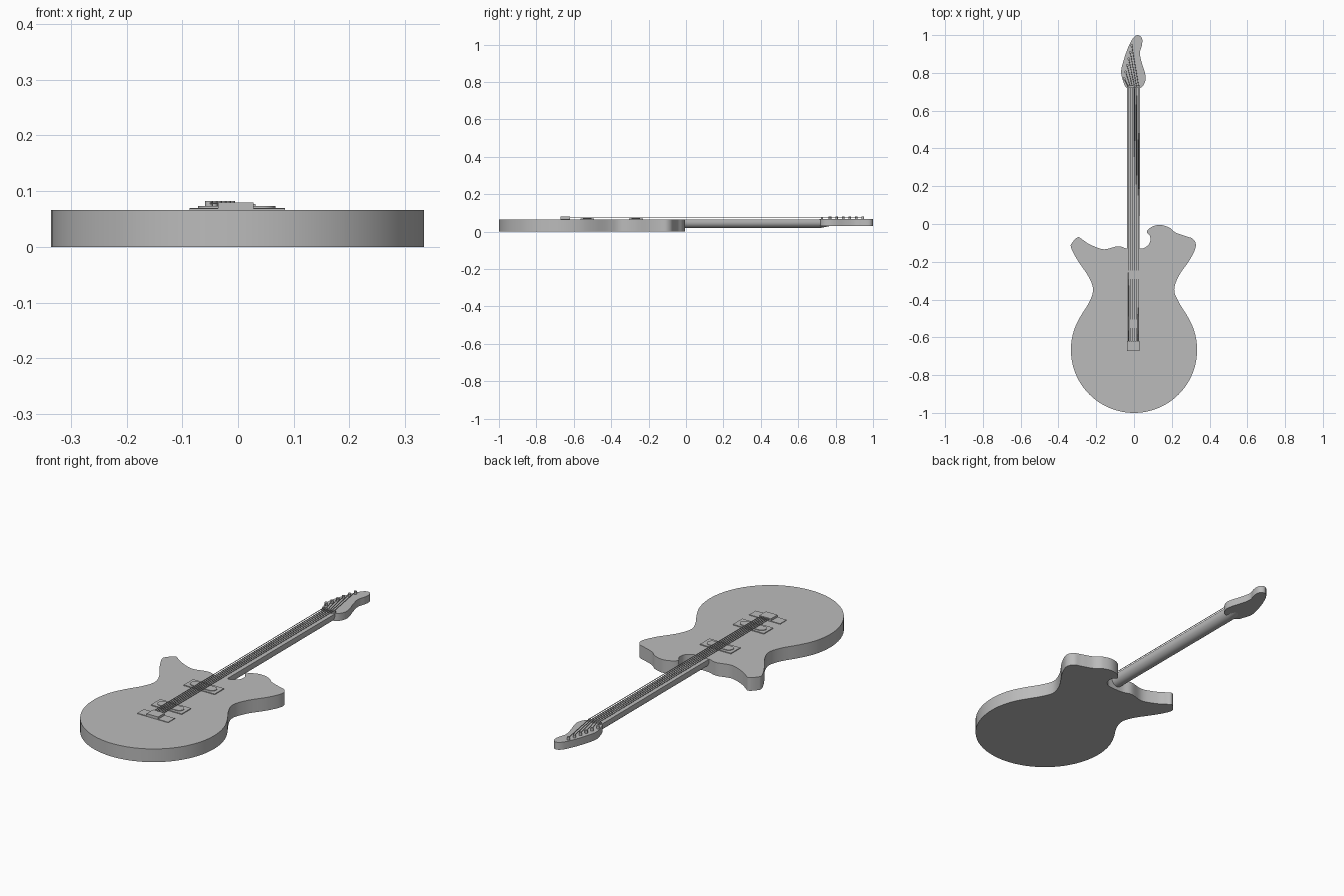
import bpy, bmesh, math
from mathutils import Vector

cube = bpy.data.objects.get("Cube")
if cube:
    bpy.data.objects.remove(cube, do_unlink=True)

grey = bpy.data.materials.new("plain grey")
grey.use_nodes = True
grey.diffuse_color = (0.5, 0.5, 0.5, 1)
grey.node_tree.nodes["Principled BSDF"].inputs["Base Color"].default_value = (0.5, 0.5, 0.5, 1)


def finish(name, bm):
    """Turn a bmesh into a shaded object."""
    bmesh.ops.recalc_face_normals(bm, faces=bm.faces)
    mesh = bpy.data.meshes.new(name)
    bm.to_mesh(mesh)
    bm.free()
    mesh.materials.append(grey)
    obj = bpy.data.objects.new(name, mesh)
    bpy.context.collection.objects.link(obj)
    bpy.ops.object.select_all(action='DESELECT')
    obj.select_set(True)
    bpy.context.view_layer.objects.active = obj
    bpy.ops.object.shade_smooth_by_angle(angle=math.radians(35))
    return obj


def smooth_loop(points, steps=6):
    """Closed Catmull-Rom curve through the points."""
    pts = [Vector(p) for p in points]
    n = len(pts)
    out = []
    for i in range(n):
        a, b, c, d = (pts[(i + k) % n] for k in (-1, 0, 1, 2))
        for s in range(steps):
            t = s / steps
            out.append(b + (c - a) * t / 2 + (2 * a - 5 * b + 4 * c - d) * t ** 2 / 2
                       + (3 * b - a - 3 * c + d) * t ** 3 / 2)
    return out


def slab(name, outline, bottom, top):
    """Extrude a flat outline between two heights."""
    bm = bmesh.new()
    base = bm.faces.new([bm.verts.new((p[0], p[1], bottom)) for p in outline])
    res = bmesh.ops.extrude_face_region(bm, geom=[base])
    verts = [v for v in res["geom"] if isinstance(v, bmesh.types.BMVert)]
    bmesh.ops.translate(bm, verts=verts, vec=(0, 0, top - bottom))
    return finish(name, bm)


def box(name, x, y, z):
    corners = [(x[0], y[0]), (x[1], y[0]), (x[1], y[1]), (x[0], y[1])]
    return slab(name, corners, z[0], z[1])


def disc(cx, cy, r, start=0, end=360, n=16):
    angles = [math.radians(start + (end - start) * i / n) for i in range(n + (end - start < 360))]
    return [(cx + r * math.cos(a), cy + r * math.sin(a)) for a in angles]


def loft(name, rings):
    """Skin a row of equal closed rings and cap both ends."""
    bm = bmesh.new()
    rows = [[bm.verts.new(p) for p in ring] for ring in rings]
    n = len(rows[0])
    for a, b in zip(rows, rows[1:]):
        for i in range(n):
            j = (i + 1) % n
            bm.faces.new((a[i], a[j], b[j], b[i]))
    bm.faces.new(rows[0])
    bm.faces.new(rows[-1])
    return finish(name, bm)


# Body: round lower bout, narrow waist, two uneven horns
BODY_TOP = 0.066
lower_bout = disc(0, -0.666, 0.334, 148, 392, 20)
right_horn = [(0.235, -0.41), (0.213, -0.345), (0.24, -0.27), (0.295, -0.19),
              (0.327, -0.12), (0.313, -0.08), (0.275, -0.065), (0.22, -0.045),
              (0.185, -0.018), (0.137, -0.005), (0.095, -0.015), (0.068, -0.04),
              (0.085, -0.065), (0.083, -0.1), (0.058, -0.125), (0.03, -0.13)]
left_horn = [(-0.035, -0.13), (-0.085, -0.118), (-0.16, -0.134), (-0.23, -0.11),
             (-0.27, -0.085), (-0.297, -0.07), (-0.328, -0.1), (-0.333, -0.125),
             (-0.3, -0.19), (-0.24, -0.28), (-0.217, -0.345), (-0.235, -0.41)]
slab("body", smooth_loop(lower_bout + right_horn + left_horn), 0, BODY_TOP)

# Neck: flat top with a rounded back, shrinking into the headstock
MID = -0.003


def neck_ring(y, half, low, top=0.065):
    edge = top - 0.012
    ring = [(MID + half, y, top), (MID - half, y, top)]
    for i in range(13):
        a = math.pi * (1 + i / 12)
        ring.append((MID + half * math.cos(a), y, edge + (edge - low) * math.sin(a)))
    return ring


loft("neck", [neck_ring(-0.15, 0.033, 0.018), neck_ring(0.72, 0.035, 0.02),
              neck_ring(0.77, 0.035, 0.03)])

# Headstock with one curled tip
head = [(-0.037, 0.72), (-0.06, 0.765), (-0.068, 0.81), (-0.053, 0.873),
        (-0.03, 0.937), (-0.005, 0.984), (0.02, 1.0), (0.042, 0.984),
        (0.042, 0.947), (0.031, 0.905), (0.042, 0.85), (0.058, 0.8),
        (0.06, 0.757), (0.032, 0.72)]
slab("headstock", smooth_loop(head), 0.03, 0.067)
box("nut", (MID - 0.034, MID + 0.034), (0.722, 0.732), (0.06, 0.077))

# Pickups: square plate with a round-ended coil cover on top
for label, y in (("neck_pickup", -0.268), ("bridge_pickup", -0.528)):
    box(label + "_plate", (-0.087, 0.084), (y - 0.037, y + 0.037), (0.06, 0.07))
    cover = disc(0.044, y, 0.023, -90, 90) + disc(-0.049, y, 0.023, 90, 270)
    slab(label + "_cover", cover, 0.065, 0.073)

# Bridge: thin plate and a block holding the strings
box("bridge_plate", (-0.087, 0.084), (-0.672, -0.62), (0.06, 0.069))
box("bridge_block", (-0.036, 0.028), (-0.672, -0.62), (0.065, 0.08))

# Six strings, each running over the nut to its own tuning post
STRING_Z = 0.078
for i in range(6):
    t = i / 5
    post = Vector((-0.052 + 0.04 * t, 0.77 + 0.175 * t, STRING_Z))
    path = [Vector((-0.029 + 0.05 * t, -0.67, STRING_Z)),
            Vector((-0.031 + 0.056 * t, 0.727, STRING_Z)), post]
    rings = []
    for p in path:
        rings.append([(p.x + 0.0017 * math.cos(a), p.y, p.z + 0.0017 * math.sin(a))
                      for a in (math.tau * k / 6 for k in range(6))])
    loft(f"string_{i + 1}", rings)
    slab(f"tuning_post_{i + 1}", disc(post.x, post.y, 0.007, n=12), 0.06, 0.082)
